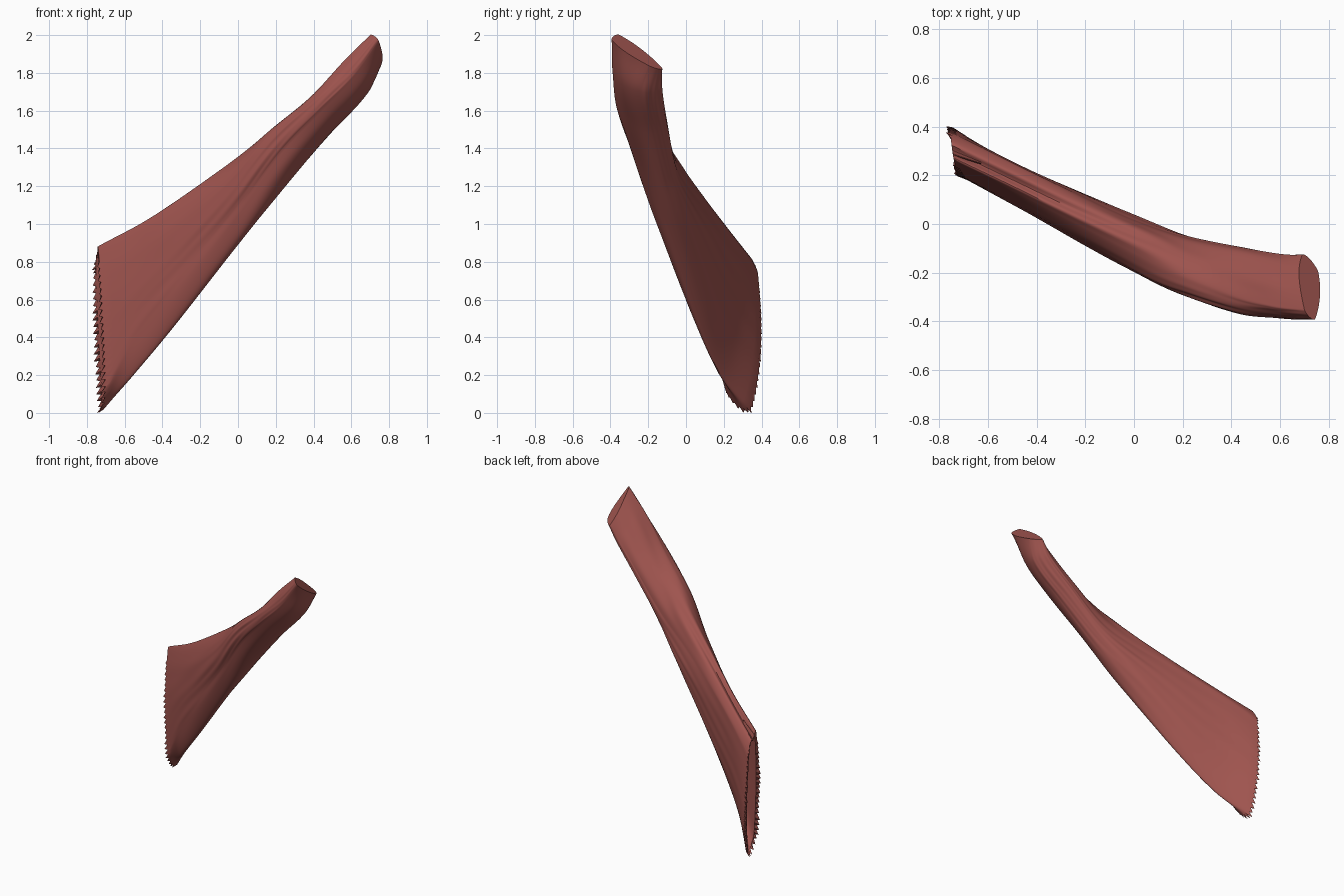
import bpy, bmesh, math, random
from mathutils import Vector, noise

if "Cube" in bpy.data.objects:
    bpy.data.objects.remove(bpy.data.objects["Cube"])
random.seed(4)

# Cross-sections from the wide frayed end to the narrow end: top, front, bottom, back
SECTIONS = [
    [(-.74, .26, .87), (-.70, .205, .14), (-.72, .345, .03), (-.755, .38, .74)],
    [(-.50, .145, 1.0), (-.54, .115, .42), (-.56, .20, .21), (-.53, .265, .90)],
    [(-.25, .02, 1.165), (-.31, -.01, .70), (-.33, .08, .48), (-.27, .14, 1.05)],
    [(0, -.105, 1.35), (-.02, -.16, 1.05), (-.02, -.05, .87), (0, .02, 1.19)],
    [(.20, -.21, 1.52), (.22, -.285, 1.38), (.24, -.15, 1.19), (.22, -.055, 1.32)],
    [(.40, -.29, 1.69), (.45, -.365, 1.62), (.49, -.21, 1.48), (.45, -.10, 1.55)],
    [(.57, -.33, 1.87), (.62, -.385, 1.79), (.69, -.24, 1.70), (.62, -.13, 1.73)],
    [(.70, -.35, 2.0), (.745, -.39, 1.97), (.758, -.20, 1.84), (.69, -.13, 1.83)],
]
SAMPLES = (40, 14, 40, 20)      # points on each side of a ring
BULGE = (-.025, 0, .018, 0)     # how far each side swells along y
STEPS = 8                       # rings between sections


def hermite(p0, p1, p2, p3, t):
    """Smooth curve from p1 to p2, tangents scaled to the segment length."""
    size = (p2 - p1).length
    m1 = (p2 - p0).normalized() * size
    m2 = (p3 - p1).normalized() * size
    return (p1 * (2*t**3 - 3*t**2 + 1) + m1 * (t**3 - 2*t**2 + t)
            + p2 * (3*t**2 - 2*t**3) + m2 * (t**3 - t**2))


def section_at(n):
    last = len(SECTIONS) - 1
    i = min(n // STEPS, last - 1)
    rows = [SECTIONS[min(max(k, 0), last)] for k in (i - 1, i, i + 1, i + 2)]
    return [hermite(*[Vector(row[c]) for row in rows], n / STEPS - i) for c in range(4)]


def ring_from(corners, along):
    """Closed outline with the long sides swollen, strongest in the middle."""
    swell = max(0, math.sin(math.pi * along * 1.2))
    points = []
    for side, count in enumerate(SAMPLES):
        around = [corners[(side + k) % 4] for k in (-1, 0, 1, 2)]
        for j in range(count):
            p = hermite(*around, j / count)
            p.y += BULGE[side] * math.sin(math.pi * (j / count) ** 0.7) * swell
            points.append(p)
    return points


def add_fibres(points, along):
    """Lengthwise ridges, and the crease along the top between the two sheets."""
    centre = sum(points, Vector()) / len(points)
    fade = math.sin(math.pi * along) ** 0.5 if 0 < along < 1 else 0
    crease = len(points) - 0.35 * SAMPLES[3]
    depth = 0.045 * max(0, 1 - along / 0.6)
    result = []
    for j, p in enumerate(points):
        angle = 2 * math.pi * j / len(points)
        grain = noise.noise(Vector((math.cos(angle) * 3, math.sin(angle) * 3, along * 5)))
        outward = p - centre
        outward.z *= 0.3
        q = p + outward.normalized() * 0.008 * grain * fade
        q.z -= depth * math.exp(-((j - crease) / 2.5) ** 2)
        result.append(q)
    return result


def inset(ring, corners, thin):
    """Draw a ring in towards the sheet that lies midway through it."""
    top, front, bottom, back = corners
    high, low = (top + back) / 2, (front + bottom) / 2
    result = []
    for p in ring:
        f = min(max((high.z - p.z) / (high.z - low.z), 0), 1)
        middle = high.lerp(low, f)
        z = p.z + (middle.z - p.z) * 0.3
        result.append(Vector((middle.x, middle.y, z)).lerp(Vector((p.x, p.y, z)), thin))
    return result


total = (len(SECTIONS) - 1) * STEPS
rings = [add_fibres(ring_from(section_at(n), n / total), n / total)
         for n in range(total + 1)]

# Hollow between the two sheets, then the frayed rim
lip = inset(rings[0], section_at(0), 0.65)
floor = inset(rings[4], section_at(4), 0.25)
rim = rings[0]
for j, p in enumerate(rim):
    if j % 2 and p.z < 0.8:
        reach = random.uniform(0.006, 0.018) + 0.012 * (1 - p.z)
        rim[j] = p + Vector((-reach, reach * 0.2, -reach * 0.8))
rings = [floor, lip] + rings

# Skin the rings and close both ends
bm = bmesh.new()
loops = [[bm.verts.new(p) for p in ring] for ring in rings]
for a, b in zip(loops, loops[1:]):
    for j in range(len(a)):
        k = (j + 1) % len(a)
        bm.faces.new((a[j], a[k], b[k], b[j]))
bm.faces.new(loops[0])
bm.faces.new(loops[-1])
bmesh.ops.recalc_face_normals(bm, faces=bm.faces)
for v in bm.verts:
    v.co.z = max(v.co.z, 0)

mesh = bpy.data.meshes.new("muscle_band")
bm.to_mesh(mesh)
bm.free()
band = bpy.data.objects.new("muscle_band", mesh)
bpy.context.collection.objects.link(band)

# Single flesh colour
flesh = bpy.data.materials.new("muscle_red")
flesh.use_nodes = True
colour = (0.35, 0.09, 0.078, 1)
flesh.diffuse_color = colour
flesh.node_tree.nodes["Principled BSDF"].inputs["Base Color"].default_value = colour
mesh.materials.append(flesh)

bpy.ops.object.select_all(action="DESELECT")
band.select_set(True)
bpy.context.view_layer.objects.active = band
bpy.ops.object.shade_smooth_by_angle(angle=math.radians(40))
